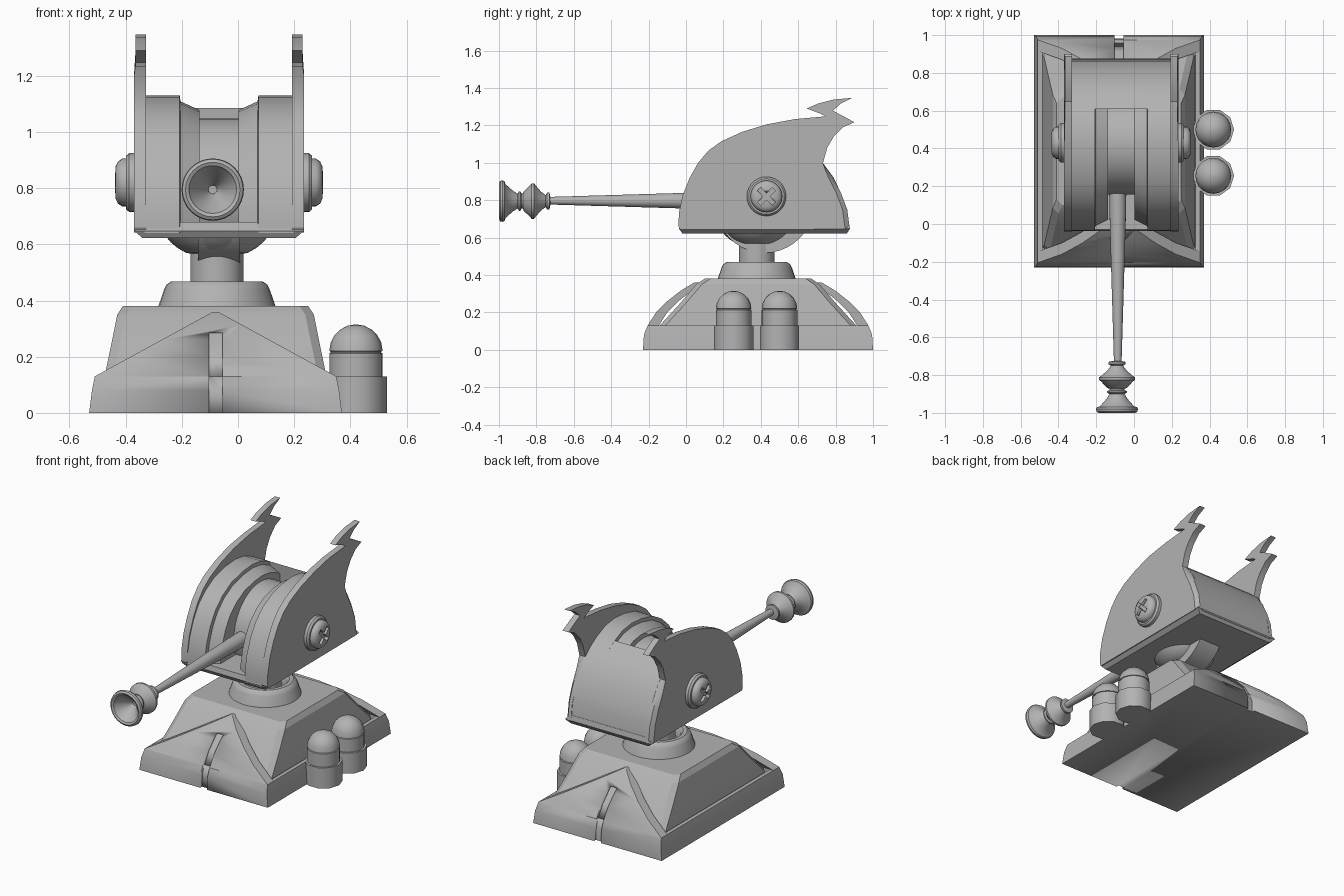
import bpy, bmesh, math
from mathutils import Matrix, Vector

if "Cube" in bpy.data.objects:
    bpy.data.objects.remove(bpy.data.objects["Cube"])

CX, CY = -0.08, 0.385          # base centre
grey = bpy.data.materials.new("plain grey")
grey.diffuse_color = (0.45, 0.45, 0.45, 1)
grey.use_nodes = True
grey.node_tree.nodes["Principled BSDF"].inputs["Base Color"].default_value = grey.diffuse_color


def finish(name, bm, smooth=30):
    bmesh.ops.remove_doubles(bm, verts=bm.verts, dist=1e-5)
    bmesh.ops.recalc_face_normals(bm, faces=bm.faces)
    me = bpy.data.meshes.new(name)
    bm.to_mesh(me)
    bm.free()
    ob = bpy.data.objects.new(name, me)
    bpy.context.collection.objects.link(ob)
    me.materials.append(grey)
    bpy.context.view_layer.objects.active = ob
    bpy.ops.object.select_all(action='DESELECT')
    ob.select_set(True)
    bpy.ops.object.shade_smooth_by_angle(angle=math.radians(smooth))
    return ob


def loft(name, rings, caps=True, smooth=30):
    """Skin rings of equal point count."""
    bm = bmesh.new()
    vs = [[bm.verts.new(p) for p in r] for r in rings]
    n = len(rings[0])
    for a, b in zip(vs, vs[1:]):
        for i in range(n):
            j = (i + 1) % n
            bm.faces.new((a[i], a[j], b[j], b[i]))
    if caps:
        bm.faces.new(vs[0])
        bm.faces.new(vs[-1])
    return finish(name, bm, smooth)


def prism(name, prof, x0, x1, smooth=30):
    return loft(name, [[(x, y, z) for y, z in prof] for x in (x0, x1)], smooth=smooth)


def rect(hx, hy, z, c=0.0, cx=CX, cy=CY):
    """Rectangle ring with optional corner cut c."""
    pts = []
    for sx, sy in ((1, 1), (-1, 1), (-1, -1), (1, -1)):
        a, b = (sx * (hx - c), sy * hy), (sx * hx, sy * (hy - c))
        pair = (b, a) if sx * sy > 0 else (a, b)
        pts += [(cx + p[0], cy + p[1], z) for p in (pair if c else pair[:1])]
    return pts


def lathe(name, prof, centre, axis='Z', segs=32, smooth=35):
    """Spin (radius, height) points about an axis through centre."""
    rot = Vector((0, 0, 1)).rotation_difference(
        {'Z': Vector((0, 0, 1)), 'X': Vector((1, 0, 0)),
         '-X': Vector((-1, 0, 0)), '-Y': Vector((0, -1, 0))}[axis])
    m = Matrix.Translation(centre) @ rot.to_matrix().to_4x4()
    rings = [[m @ Vector((r * math.cos(2 * math.pi * i / segs),
                          r * math.sin(2 * math.pi * i / segs), h))
              for i in range(segs)] for r, h in prof]
    return loft(name, rings, smooth=smooth)


def cut(ob, cutter):
    mod = ob.modifiers.new("cut", 'BOOLEAN')
    mod.operation, mod.object, mod.solver = 'DIFFERENCE', cutter, 'EXACT'
    bpy.context.view_layer.objects.active = ob
    bpy.ops.object.modifier_apply(modifier=mod.name)


# ---- base: rimmed tray, sloped body, curved gable plates with slots
tray = loft("base_tray", [rect(0.45, 0.615, 0), rect(0.44, 0.61, 0.08),
                          rect(0.43, 0.59, 0.13), rect(0.405, 0.555, 0.13),
                          rect(0.405, 0.555, 0.08)])
loft("base_body", [rect(0.405, 0.53, 0.07, 0.02), rect(0.395, 0.525, 0.13, 0.03),
                   rect(0.37, 0.415, 0.25, 0.03), rect(0.35, 0.33, 0.35, 0.03),
                   rect(0.33, 0.285, 0.38, 0.03)], smooth=20)
curve = [(0.59, 0.13), (0.545, 0.2), (0.485, 0.26), (0.415, 0.315), (0.34, 0.36)]
slot = [(0.615, -0.01), (0.61, 0.08)] + curve[:3] + [(0.455, 0.285)]
for s, tag in ((-1, "front"), (1, "back")):
    rings = []
    for d, z in curve:
        w = 0.43 * (0.365 - z) / 0.235
        rings.append([(CX + a * w, CY + s * (d - b), z)
                      for a, b in ((-1, 0), (1, 0), (1, 0.06), (-1, 0.06))])
    gable = loft(tag + "_gable", rings, smooth=25)
    prof = [(CY + s * (d - 0.018), z) for d, z in slot]
    prof += [(CY + s * 0.75, 0.285), (CY + s * 0.75, -0.01)]
    cutter = prism("slot_cutter", prof, CX - 0.024, CX + 0.024)
    cut(tray, cutter)
    cut(gable, cutter)
    bpy.data.objects.remove(cutter)

# ---- pair of domed canisters
dome = [(0.095 * math.cos(t), 0.22 + 0.095 * math.sin(t))
        for t in (math.radians(a) for a in (0, 18, 36, 54, 72, 88))]
for i, y in enumerate((0.255, 0.5)):
    lathe(f"canister_cup_{i + 1}", [(0.11, 0), (0.11, 0.13), (0.09, 0.13)],
          (0.42, y, 0), segs=10, smooth=40)
    lathe(f"canister_{i + 1}", [(0.095, 0.12), (0.095, 0.212), (0.09, 0.215),
                                (0.09, 0.219)] + dome, (0.42, y, 0), segs=20)

# ---- swivel neck
NECK = (-0.075, 0.378, 0)
lathe("neck_collar", [(0.21, 0.375), (0.188, 0.44), (0.18, 0.456), (0.163, 0.468),
                      (0.14, 0.468), (0.125, 0.45), (0.12, 0.4)], NECK)
lathe("neck_post", [(0.095, 0.38), (0.095, 0.6)], NECK)
lathe("neck_ball", [(0.09, 0.566), (0.11, 0.57), (0.14, 0.587), (0.165, 0.608),
                    (0.185, 0.632)], NECK)

# ---- head: chamfered floor, drum halves, back block, spool
HX = -0.0675
loft("head_floor", [rect(0.272, 0.44, 0.622, 0, HX, 0.42),
                    rect(0.302, 0.457, 0.648, 0, HX, 0.42),
                    rect(0.265, 0.45, 0.68, 0, HX, 0.42)])
front = [(-0.035, 0.64), (-0.035, 0.72), (-0.015, 0.81), (0.02, 0.9), (0.07, 0.98),
         (0.14, 1.045), (0.23, 1.095), (0.34, 1.122), (0.44, 1.13)]
back = [(0.53, 1.118), (0.62, 1.08), (0.68, 1.042), (0.735, 0.995), (0.79, 0.92),
        (0.83, 0.835), (0.86, 0.75), (0.873, 0.64)]
drum = front + back
inset = [(0.45 + (y - 0.45) * 0.88, 0.7 + (z - 0.7) * (0.88 if z > 0.7 else 1))
         for y, z in drum]
for s, tag in ((-1, "left"), (1, "right")):
    loft(tag + "_drum", [[(HX + s * x, y, z) for y, z in p] for x, p in
                         ((0.265, drum), (0.14, drum), (0.137, inset), (0.07, inset))])
# slope the drum lips towards the channel
for tag in ("left", "right"):
    me = bpy.data.objects[tag + "_drum"].data
    for v in me.vertices:
        if abs(abs(v.co.x - HX) - 0.137) < 0.001:
            v.co.y = 0.45 + (v.co.y - 0.45) * 1.08
            if v.co.z > 0.7:
                v.co.z = 0.7 + (v.co.z - 0.7) * 1.08
prism("back_block", [(0.64, 0.64), (0.61, 1.085)] + back[2:], HX - 0.145, HX + 0.145)
lathe("barrel_spool", [(0.265, -0.075), (0.265, 0.075)], (HX, 0.42, 0.783), 'X', 40)

# ---- side plates with curved two-pronged horns
plate = [(-0.03, 0.642), (-0.04, 0.66), (-0.038, 0.73), (-0.018, 0.825), (0.02, 0.92),
         (0.065, 1.0), (0.12, 1.065), (0.19, 1.115), (0.3, 1.165), (0.43, 1.205),
         (0.58, 1.233), (0.745, 1.248), (0.72, 1.262), (0.645, 1.29), (0.71, 1.318),
         (0.79, 1.338), (0.89, 1.347), (0.83, 1.318), (0.785, 1.278), (0.84, 1.25),
         (0.9, 1.216), (0.84, 1.19), (0.79, 1.14), (0.755, 1.08), (0.732, 0.997),
         (0.785, 0.925), (0.828, 0.84), (0.862, 0.75), (0.876, 0.645)]


def outer(y, z):
    return (y - 0.025, z) if y > 0.7 and z < 0.95 else (y, z)


for s, tag in ((-1, "left"), (1, "right")):
    loft(tag + "_horn_plate",
         [[(HX + s * 0.26, y, z) for y, z in plate],
          [(HX + s * 0.282, y, z) for y, z in plate],
          [(HX + s * (0.302 if z < 1.23 else 0.298), *outer(y, z)) for y, z in plate]])
    # pivot bolt with crossed recess
    ax = 'X' if s > 0 else '-X'
    at = (HX + s * 0.3, 0.43, 0.82)
    lathe(tag + "_bolt_washer", [(0.105, -0.01), (0.105, 0.02), (0.095, 0.031),
                                 (0.08, 0.031)], at, ax, 28)
    bolt = lathe(tag + "_bolt_head", [(0.085, 0.0), (0.085, 0.045), (0.075, 0.06),
                                      (0.058, 0.068), (0.03, 0.07)], at, ax, 28)
    a, b = 0.012, 0.055
    cross = [(a, a), (a, b), (-a, b), (-a, a), (-b, a), (-b, -a),
             (-a, -a), (-a, -b), (a, -b), (a, -a), (b, -a), (b, a)]
    k = math.sqrt(0.5)
    prof = [(0.43 + k * (p - q), 0.82 + k * (p + q)) for p, q in cross]
    cutter = prism("cross_cutter", prof, at[0] + s * 0.045, at[0] + s * 0.1)
    cut(bolt, cutter)
    bpy.data.objects.remove(cutter)

# ---- slim barrel with ringed, flared muzzle
lathe("barrel", [(0.046, -0.2), (0.042, 0.0), (0.02, 0.74)], (-0.086, 0, 0.797), '-Y', 20)
lathe("muzzle", [(0.02, 0.725), (0.046, 0.73), (0.046, 0.742), (0.032, 0.75),
                 (0.05, 0.775), (0.085, 0.805), (0.095, 0.812), (0.095, 0.825),
                 (0.085, 0.833), (0.052, 0.868), (0.04, 0.872), (0.04, 0.88), (0.052, 0.885),
                 (0.052, 0.893), (0.04, 0.9), (0.055, 0.925), (0.09, 0.965), (0.106, 0.97), (0.111, 0.98),
                 (0.108, 0.993), (0.097, 1.0), (0.085, 0.994), (0.078, 0.98),
                 (0.017, 0.91), (0.015, 0.9)], (-0.09, 0, 0.795), '-Y', 32)
